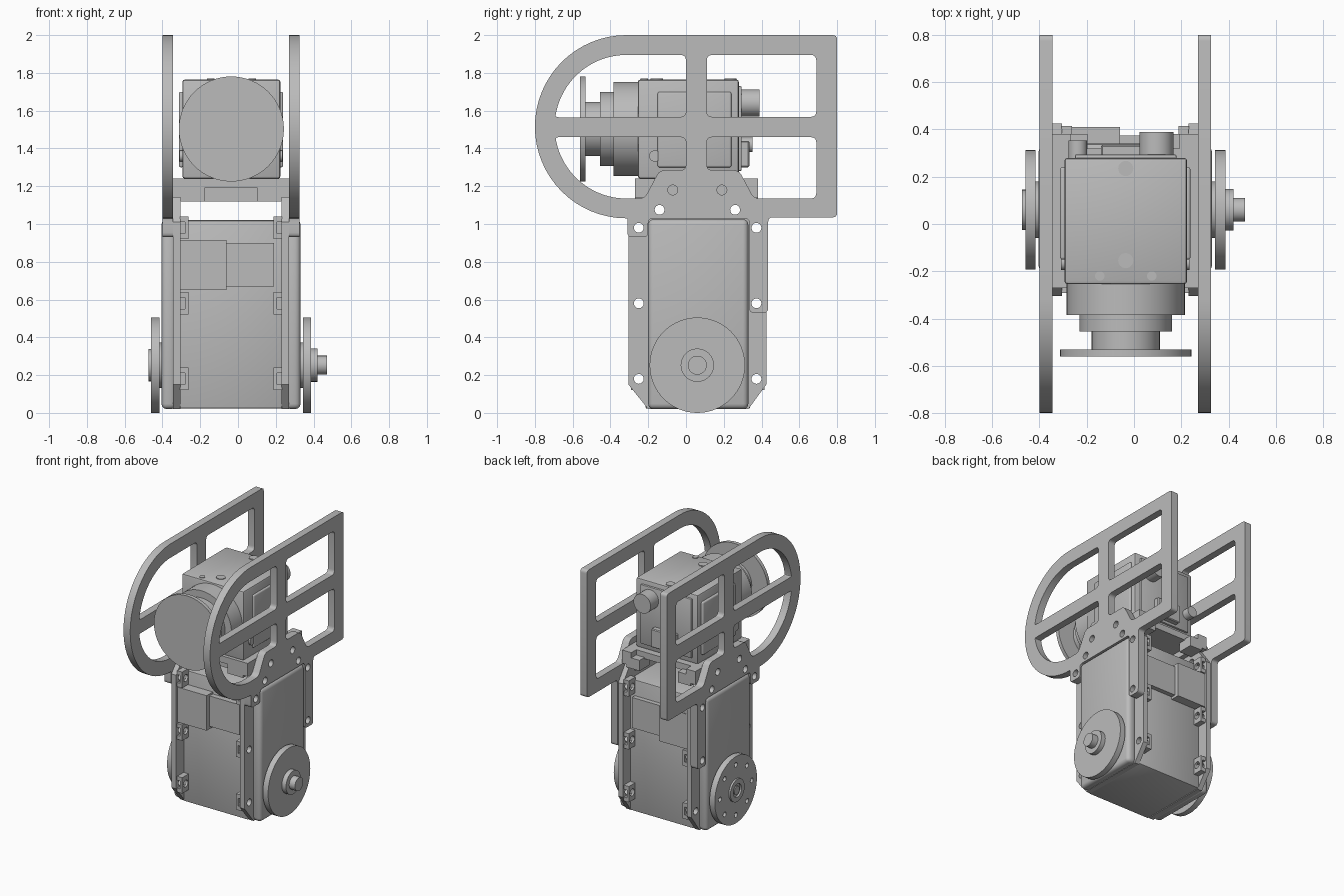
import bpy, bmesh
from math import sin, cos, pi, radians
from mathutils import Vector, Matrix

cube = bpy.data.objects.get("Cube")
if cube:
    bpy.data.objects.remove(cube)

grey = bpy.data.materials.new("plain grey")
grey.use_nodes = True
grey.diffuse_color = (0.5, 0.5, 0.5, 1)
grey.node_tree.nodes["Principled BSDF"].inputs["Base Color"].default_value = (0.5, 0.5, 0.5, 1)


def finish(name, mesh):
    obj = bpy.data.objects.new(name, mesh)
    bpy.context.collection.objects.link(obj)
    mesh.materials.clear()
    mesh.materials.append(grey)
    bpy.ops.object.select_all(action='DESELECT')
    obj.select_set(True)
    bpy.context.view_layer.objects.active = obj
    bpy.ops.object.shade_smooth_by_angle(angle=radians(30))
    return obj


def box(name, xs, ys, zs, bevel=0, segments=3):
    bm = bmesh.new()
    bmesh.ops.create_cube(bm, size=1)
    for v in bm.verts:
        v.co = Vector([(a + b) / 2 + c * (b - a) for (a, b), c in zip((xs, ys, zs), v.co)])
    if bevel:
        bmesh.ops.bevel(bm, geom=bm.edges[:], offset=bevel, segments=segments,
                        profile=0.5, affect='EDGES')
    mesh = bpy.data.meshes.new(name)
    bm.to_mesh(mesh)
    bm.free()
    return finish(name, mesh)


def cylinder(name, axis, start, end, center, radius, sides=48):
    """Cylinder along an axis; center gives the other two coordinates in order."""
    bm = bmesh.new()
    bmesh.ops.create_cone(bm, cap_ends=True, segments=sides, radius1=radius,
                          radius2=radius, depth=end - start)
    turn = {'x': Matrix.Rotation(pi / 2, 3, 'Y'), 'y': Matrix.Rotation(pi / 2, 3, 'X'),
            'z': Matrix.Identity(3)}[axis]
    place = list(center)
    place.insert('xyz'.index(axis), (start + end) / 2)
    for v in bm.verts:
        v.co = turn @ v.co + Vector(place)
    mesh = bpy.data.meshes.new(name)
    bm.to_mesh(mesh)
    bm.free()
    return finish(name, mesh)


def circle(y, z, r, sides=24):
    return [(y + r * cos(2 * pi * i / sides), z + r * sin(2 * pi * i / sides)) for i in range(sides)]


def arc(y, z, r, a0, a1, steps=32):
    return [(y + r * cos(radians(a0 + (a1 - a0) * i / steps)),
             z + r * sin(radians(a0 + (a1 - a0) * i / steps))) for i in range(steps + 1)]


def rounded(points, r):
    """Fillet the corners of a closed polygon."""
    result = []
    pts = [Vector(p) for p in points]
    for i, p in enumerate(pts):
        a, b = pts[i - 1] - p, pts[(i + 1) % len(pts)] - p
        ra, rb = min(r, a.length * 0.45), min(r, b.length * 0.45)
        if a.angle(b) > 2.8:
            result.append(p)
            continue
        s, e = p + a.normalized() * ra, p + b.normalized() * rb
        result += [s.lerp(p, t).lerp(p.lerp(e, t), t) for t in (0, 0.25, 0.5, 0.75, 1)]
    return result


def sheet(name, x0, x1, loops):
    """Flat part in the side plane: first loop is the outline, the rest are openings."""
    curve = bpy.data.curves.new(name, 'CURVE')
    curve.dimensions = '2D'
    curve.fill_mode = 'BOTH'
    curve.extrude = abs(x1 - x0) / 2
    for loop in loops:
        spline = curve.splines.new('POLY')
        spline.points.add(len(loop) - 1)
        for point, (y, z) in zip(spline.points, loop):
            point.co = (y, z, 0, 1)
        spline.use_cyclic_u = True
    temp = bpy.data.objects.new(name + " curve", curve)
    bpy.context.collection.objects.link(temp)
    graph = bpy.context.evaluated_depsgraph_get()
    mesh = bpy.data.meshes.new_from_object(temp.evaluated_get(graph))
    bpy.data.objects.remove(temp)
    for v in mesh.vertices:
        v.co = ((x0 + x1) / 2 + v.co.z, v.co.x, v.co.y)
    bm = bmesh.new()
    bm.from_mesh(mesh)
    bmesh.ops.remove_doubles(bm, verts=bm.verts[:], dist=0.0005)
    bmesh.ops.recalc_face_normals(bm, faces=bm.faces[:])
    bm.to_mesh(mesh)
    bm.free()
    return finish(name, mesh)


MID_X, MID_Y = -0.037, 0.06
HOLE = 0.026
edge_holes = [(y, z) for y in (-0.25, 0.373) for z in (0.18, 0.58, 0.98)]
top_holes = [(-0.07, 1.18), (0.19, 1.18), (-0.14, 1.075), (0.26, 1.075)]

# Guard frame profile and its four windows
guard = arc(-0.315, 1.515, 0.485, 90, 270) + [
    (-0.31, 1.03), (-0.31, 0.93), (-0.2, 0.93), (-0.2, 1.03), (0.335, 1.03),
    (0.335, 0.53), (0.435, 0.53), (0.435, 1.035)] + [
    (0.8, 1.035), (0.8, 2.0)]
guard = rounded(guard, 0.025)
windows = [
    rounded(arc(-0.315, 1.515, 0.38, 90, 172.5) + [(0, 1.567), (0, 1.895)], 0.03),
    rounded([(0.11, 1.567), (0.69, 1.567), (0.69, 1.895), (0.11, 1.895)], 0.03),
    rounded([(0.11, 1.46), (0.69, 1.46), (0.69, 1.135), (0.36, 1.135),
             (0.28, 1.285), (0.11, 1.285)], 0.03),
    rounded(arc(-0.315, 1.515, 0.38, 188.3, 270) + [(-0.22, 1.135), (-0.14, 1.285),
            (0, 1.285), (0, 1.46)], 0.03)]
guard_holes = [circle(y, z, HOLE) for y, z in top_holes + edge_holes
               if z > 0.9 or (y > 0 and z > 0.55)]

# Side flange profile
flange = [(-0.305, 0.15), (-0.2, 0.02), (0.33, 0.02), (0.425, 0.15),
          (0.425, 1.01), (0.33, 1.14), (-0.2, 1.14), (-0.305, 1.01)]
flange_holes = [circle(y, z, HOLE) for y, z in edge_holes + top_holes[2:]]

for side, label in ((1, "left"), (-1, "right")):
    def span(a, b):
        return tuple(sorted((MID_X + side * a, MID_X + side * b)))
    sheet(label + "_guard_frame", *span(0.307, 0.363), [guard] + windows + guard_holes)
    sheet(label + "_flange", *span(0.268, 0.307), [flange] + flange_holes)
    box(label + "_side_cover", span(0.29, 0.368), (-0.2, 0.33), (0.02, 1.025), 0.028)
    # Screw lugs with nut slots along the flange edges
    for y, z in edge_holes:
        out = -1 if y < 0 else 1
        inner, outer = y - out * 0.04, y + out * 0.042
        lug = [(inner, z - 0.06), (outer, z - 0.06), (outer, z + 0.06), (inner, z + 0.06)]
        slot = [(inner, z - 0.06), (outer, z - 0.06), (outer, z - 0.03), (y - out * 0.03, z - 0.03),
                (y - out * 0.03, z + 0.03), (outer, z + 0.03), (outer, z + 0.06), (inner, z + 0.06)]
        sheet(label + "_lug_wall", *span(0.226, 0.243), [lug, circle(y, z, HOLE)])
        sheet(label + "_lug_slot", *span(0.243, 0.27), [slot])
    # Cradle ear and rail
    box(label + "_cradle_ear", span(0.14, 0.268), (-0.27, -0.16), (1.12, 1.2))
    box(label + "_rear_cradle_ear", span(0.16, 0.268), (0.26, 0.38), (1.12, 1.2))
    box(label + "_cradle_rail", span(0.23, 0.307), (-0.27, 0.38), (1.14, 1.24))
    box(label + "_motor_panel", span(0.25, 0.276), (-0.15, 0.24), (1.3, 1.7), 0.01)
    cylinder(label + "_panel_screw", 'x', *span(0.255, 0.272), (-0.165, 1.36), 0.03, 24)

# Lower actuator body with connector boxes front and back
box("lower_body", (-0.308, 0.234), (-0.215, 0.34), (0.022, 1.02), 0.01, 2)
for label, y0, y1, y2 in (("front", -0.2, -0.255, -0.29), ("rear", 0.325, 0.375, 0.41)):
    box(label + "_connector_box", (-0.308, -0.06), sorted((y0, y2)), (0.65, 0.915))
    box(label + "_connector_step", (-0.07, 0.19), sorted((y0, y1)), (0.67, 0.9))

# Lower output wheels
WHEEL = (MID_Y, 0.2525)
cylinder("left_wheel_spacer", 'x', 0.32, 0.35, WHEEL, 0.12)
cylinder("left_wheel", 'x', 0.343, 0.387, WHEEL, 0.2525, 64)
cylinder("left_wheel_hub", 'x', 0.38, 0.422, WHEEL, 0.088)
cylinder("left_wheel_shaft", 'x', 0.42, 0.47, WHEEL, 0.05)
cylinder("right_wheel_spacer", 'x', -0.42, -0.39, WHEEL, 0.12)
bolts = [circle(WHEEL[0] + 0.19 * cos(k * pi / 4), WHEEL[1] + 0.19 * sin(k * pi / 4), 0.018, 16)
         for k in range(8)]
sheet("right_wheel", -0.46, -0.416, [circle(*WHEEL, 0.2525, 64)] + bolts)
sheet("right_wheel_hub", -0.474, -0.455, [circle(*WHEEL, 0.085, 40), circle(*WHEEL, 0.05)])
cylinder("right_wheel_screw", 'x', -0.47, -0.455, WHEEL, 0.032, 24)

# Cradle joining the two frames under the upper motor
box("cradle_slab", (-0.345, 0.27), (-0.27, 0.32), (1.19, 1.24))
box("cradle_web", (-0.3, 0.23), (-0.2, -0.16), (1.12, 1.2))

# Upper motor with stepped nose and face disc
box("upper_motor", (-0.295, 0.225), (-0.255, 0.28), (1.24, 1.765), 0.014, 2)
NOSE = (-0.035, 1.503)
for name, y0, y1, r in (("motor_collar", -0.385, -0.24, 0.25), ("motor_neck", -0.455, -0.38, 0.196),
                        ("motor_boss", -0.535, -0.45, 0.144), ("face_disc", -0.56, -0.532, 0.278)):
    cylinder(name, 'y', y0, y1, NOSE, r, 64)

# Details behind and on top of the upper motor
box("motor_back_cover", (-0.25, 0.18), (0.27, 0.295), (1.28, 1.73), 0.008, 2)
cylinder("rear_knob", 'y', 0.28, 0.39, (0.095, 1.64), 0.072)
cylinder("rear_pin", 'y', 0.28, 0.353, (-0.238, 1.42), 0.04, 24)
box("rear_socket", (-0.14, 0.06), (0.28, 0.335), (1.3, 1.44), 0.006, 1)
for x, y, r in ((-0.035, 0.235, 0.032), (-0.035, -0.155, 0.032),
                (-0.145, -0.22, 0.02), (0.075, -0.22, 0.02)):
    cylinder("top_screw", 'z', 1.755, 1.77, (x, y), r, 24)
